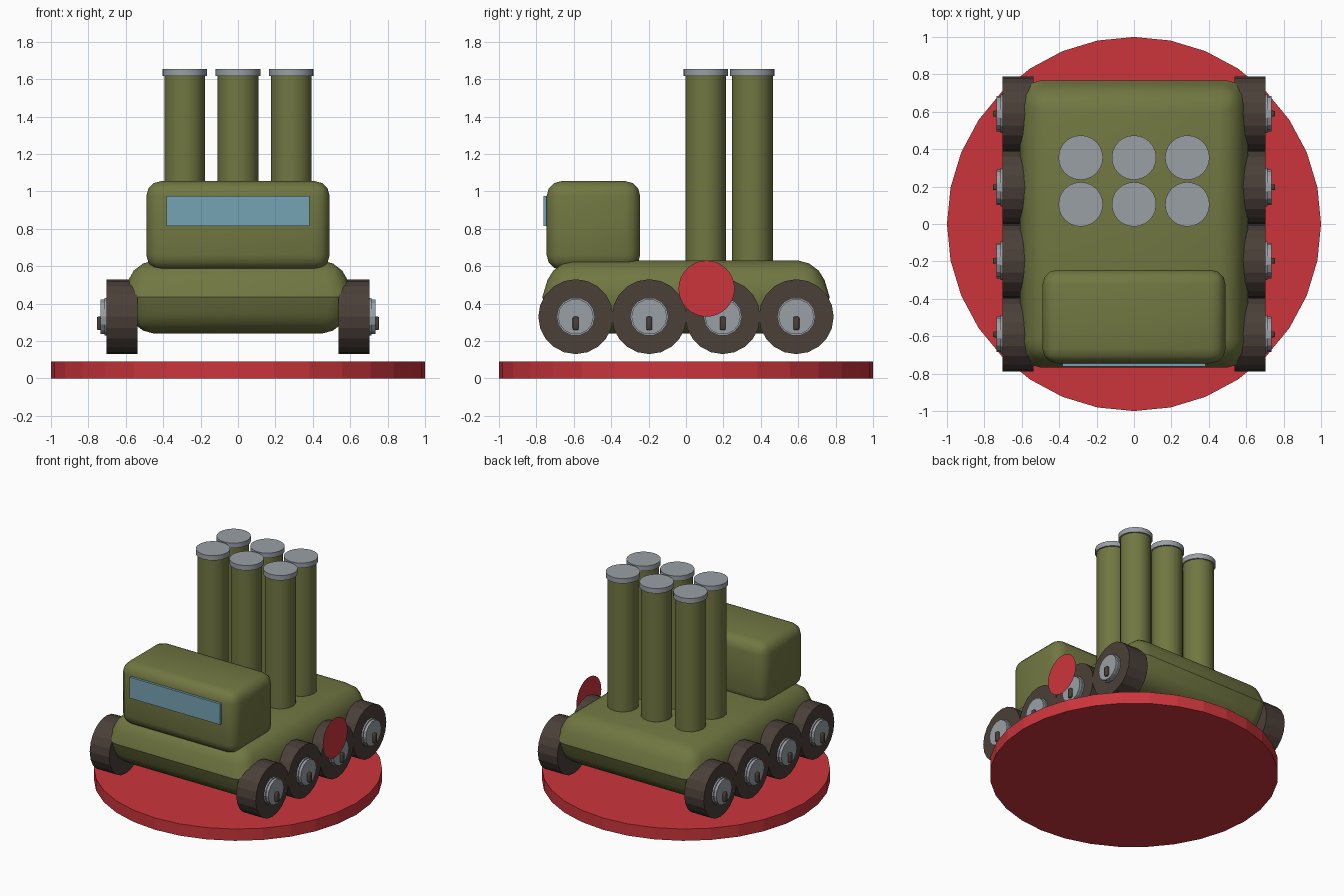
import bpy, bmesh, math
from mathutils import Matrix, Vector

cube = bpy.data.objects.get("Cube")
if cube:
    bpy.data.objects.remove(cube, do_unlink=True)


def material(name, rgb):
    m = bpy.data.materials.new(name)
    m.use_nodes = True
    m.diffuse_color = (*rgb, 1)
    m.node_tree.nodes["Principled BSDF"].inputs["Base Color"].default_value = (*rgb, 1)
    return m


GREEN = material("olive green", (0.165, 0.184, 0.054))
RED = material("red", (0.60, 0.036, 0.045))
GREY = material("light grey", (0.32, 0.35, 0.38))
BROWN = material("dark brown", (0.069, 0.050, 0.040))
BLUE = material("window blue", (0.178, 0.366, 0.456))


def finish(name, bm, mat, smooth=None):
    bmesh.ops.recalc_face_normals(bm, faces=bm.faces)
    mesh = bpy.data.meshes.new(name)
    bm.to_mesh(mesh)
    bm.free()
    mesh.materials.append(mat)
    ob = bpy.data.objects.new(name, mesh)
    bpy.context.collection.objects.link(ob)
    if smooth:
        bpy.ops.object.select_all(action='DESELECT')
        ob.select_set(True)
        bpy.context.view_layer.objects.active = ob
        bpy.ops.object.shade_smooth_by_angle(angle=math.radians(smooth))
    return ob


def cylinder(name, center, radius, depth, mat, sides, axis='Z', smooth=None):
    bm = bmesh.new()
    turn = Matrix.Rotation(math.pi / 2, 4, 'Y') if axis == 'X' else Matrix()
    bmesh.ops.create_cone(bm, cap_ends=True, segments=sides, radius1=radius,
                          radius2=radius, depth=depth,
                          matrix=Matrix.Translation(center) @ turn)
    return finish(name, bm, mat, smooth)


def box(name, low, high, mat, bevel=0):
    low, high = Vector(low), Vector(high)
    bm = bmesh.new()
    bmesh.ops.create_cube(bm, size=1, matrix=Matrix.Translation((low + high) / 2)
                          @ Matrix.Diagonal((*(high - low), 1)))
    if bevel:
        bmesh.ops.bevel(bm, geom=bm.edges[:], offset=bevel, segments=3,
                        profile=0.5, affect='EDGES')
    return finish(name, bm, mat, 35 if bevel else None)


# Display base
cylinder("base", (0, 0, 0.045), 1, 0.09, RED, 32)

# Hull: three stacked rectangles, rounded everywhere but the waist crease
bm = bmesh.new()
rings = []
for z, hx, hy in ((0.24, 0.56, 0.71), (0.435, 0.61, 0.768), (0.63, 0.56, 0.71)):
    rings.append([bm.verts.new((sx * hx, sy * hy, z))
                  for sx, sy in ((-1, -1), (1, -1), (1, 1), (-1, 1))])
for a, b in zip(rings, rings[1:]):
    for i in range(4):
        j = (i + 1) % 4
        bm.faces.new((a[i], a[j], b[j], b[i]))
bm.faces.new(rings[0])
bm.faces.new(rings[2])
waist = set(rings[1])
edges = [e for e in bm.edges if not set(e.verts) <= waist]
bmesh.ops.bevel(bm, geom=edges, offset=0.11, segments=3, profile=0.5,
                affect='EDGES', clamp_overlap=True)
finish("hull", bm, GREEN, 30)

# Cab and windscreen
box("cab", (-0.49, -0.745, 0.58), (0.49, -0.245, 1.055), GREEN, 0.08)
box("windscreen", (-0.383, -0.763, 0.815), (0.383, -0.72, 0.975), BLUE)

# Launch tubes with caps
for y in (0.105, 0.355):
    for x in (-0.285, 0, 0.285):
        cylinder("tube", (x, y, 1.09), 0.109, 1.06, GREEN, 16, smooth=30)
        cylinder("tube_cap", (x, y, 1.636), 0.119, 0.038, GREY, 24, smooth=30)

# Wheels, hubs and hub pins on both sides
for side in (-1, 1):
    for k in range(4):
        y = (k - 1.5) * 0.393
        cylinder("wheel", (side * 0.62, y, 0.33), 0.2, 0.165, BROWN, 20, 'X')
        cylinder("hub_rim", (side * 0.70, y, 0.33), 0.103, 0.03, GREY, 14, 'X')
        cylinder("hub", (side * 0.71, y, 0.33), 0.095, 0.05, GREY, 14, 'X')
        xs = sorted((side * 0.72, side * 0.755))
        box("hub_pin", (xs[0], y - 0.016, 0.258), (xs[1], y + 0.016, 0.33), BROWN, 0.008)

# Flat round marker on the left side
bm = bmesh.new()
bmesh.ops.create_circle(bm, cap_ends=True, segments=32, radius=0.15,
                        matrix=Matrix.Translation((0.745, 0.11, 0.48))
                        @ Matrix.Rotation(math.pi / 2, 4, 'Y'))
finish("side_marker", bm, RED)
